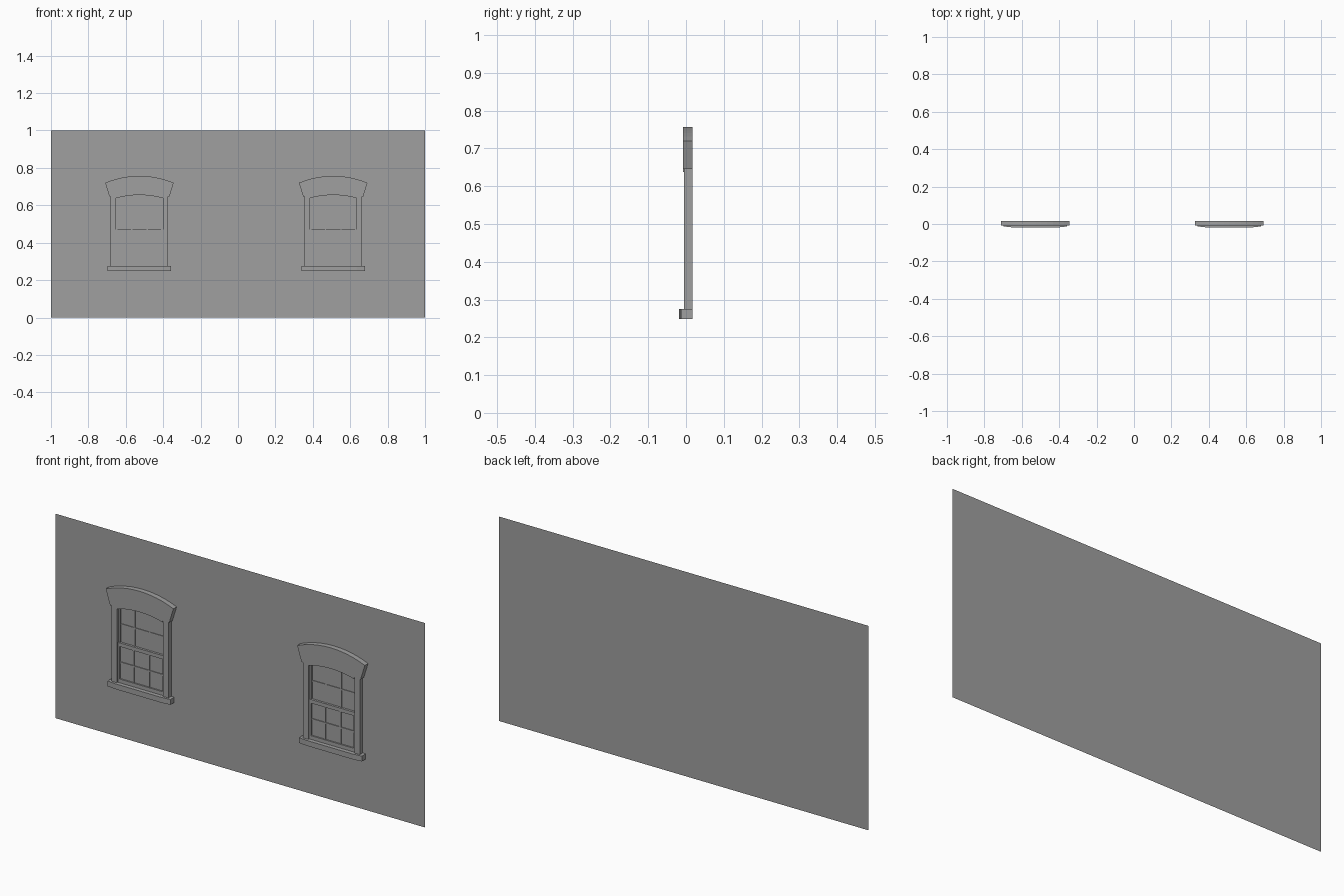
import bpy, bmesh, math

cube = bpy.data.objects.get("Cube")
if cube:
    bpy.data.objects.remove(cube, do_unlink=True)

grey = bpy.data.materials.new("plain_grey")
grey.use_nodes = True
colour = (0.35, 0.35, 0.35, 1)
grey.diffuse_color = colour
grey.node_tree.nodes["Principled BSDF"].inputs["Base Color"].default_value = colour

WALL_Y = 0.018
BACK = WALL_Y - 0.001      # rear of every window part, just off the wall
HALF = 0.125               # half width of the window opening
SILL_TOP, SPRING = 0.275, 0.646


def finish(name, bm):
    bmesh.ops.recalc_face_normals(bm, faces=bm.faces)
    mesh = bpy.data.meshes.new(name)
    bm.to_mesh(mesh)
    bm.free()
    mesh.materials.append(grey)
    obj = bpy.data.objects.new(name, mesh)
    bpy.context.scene.collection.objects.link(obj)
    return obj


def prism(bm, points, shift):
    """Add a solid made by sweeping a flat outline along a vector."""
    face = bm.faces.new([bm.verts.new(p) for p in points])
    swept = bmesh.ops.extrude_face_region(bm, geom=[face])["geom"]
    verts = [g for g in swept if isinstance(g, bmesh.types.BMVert)]
    bmesh.ops.translate(bm, verts=verts, vec=shift)


def box(bm, x0, x1, front, back, z0, z1):
    corners = [(x0, front, z0), (x1, front, z0), (x1, front, z1), (x0, front, z1)]
    prism(bm, corners, (0, back - front, 0))


def arc(half, ends, crown, steps=12):
    """Shallow circular arch from left to right as x, z pairs."""
    rise = crown - ends
    radius = (half * half + rise * rise) / (2 * rise)
    sweep = math.asin(half / radius)
    angles = [sweep * (2 * i / steps - 1) for i in range(steps + 1)]
    return [(radius * math.sin(a), crown - radius + radius * math.cos(a)) for a in angles]


def sash(name, cx, z0, z1, front, glass):
    """Three by two panes inside a thin frame."""
    bm = bmesh.new()
    edge, bar = 0.009, 0.007
    for side in (-1, 1):
        inner = cx + side * (HALF - edge)
        outer = cx + side * HALF
        box(bm, min(inner, outer), max(inner, outer), front, BACK, z0, z1)
        x = cx + side * HALF / 3
        box(bm, x - bar / 2, x + bar / 2, front + 0.003, BACK, z0, z1)
    for z in (z0, z1 - 0.018):
        box(bm, cx - HALF, cx + HALF, front, BACK, z, z + 0.018)
    mid = (z0 + z1) / 2
    box(bm, cx - HALF, cx + HALF, front + 0.003, BACK, mid - bar / 2, mid + bar / 2)
    box(bm, cx - HALF, cx + HALF, glass, BACK, z0, z1)
    finish(name, bm)


def window(side, cx):
    # Arched hood with flared ends
    top = arc(0.183, 0.72, 0.757)
    under = arc(HALF, 0.638, 0.655)
    outline = top + [(0.16, SPRING), (HALF, SPRING - 0.001)] + under[::-1]
    outline += [(-HALF, SPRING - 0.001), (-0.16, SPRING)]
    bm = bmesh.new()
    prism(bm, [(cx + x, -0.008, z) for x, z in outline], (0, BACK + 0.008, 0))
    finish(side + "_hood", bm)

    # Side jambs
    bm = bmesh.new()
    for x0, x1 in ((-0.154, -HALF), (HALF, 0.154)):
        box(bm, cx + x0, cx + x1, -0.005, BACK, SILL_TOP, SPRING)
    finish(side + "_jambs", bm)

    # Sill with a shallow tapered front
    plan = [(-0.17, BACK), (-0.17, -0.013), (-HALF, -0.018),
            (HALF, -0.018), (0.17, -0.013), (0.17, BACK)]
    bm = bmesh.new()
    prism(bm, [(cx + x, y, 0.249) for x, y in plan], (0, 0, SILL_TOP - 0.249))
    finish(side + "_sill", bm)

    # Upper sash sits behind the lower one
    sash(side + "_upper_sash", cx, 0.45, 0.665, 0.007, 0.013)
    sash(side + "_lower_sash", cx, SILL_TOP, 0.47, 0.002, 0.009)


# Wall sheet
bm = bmesh.new()
bm.faces.new([bm.verts.new((x, WALL_Y, z)) for x, z in ((-1, 0), (1, 0), (1, 1), (-1, 1))])
finish("wall", bm)

window("right", -0.527)
window("left", 0.509)
